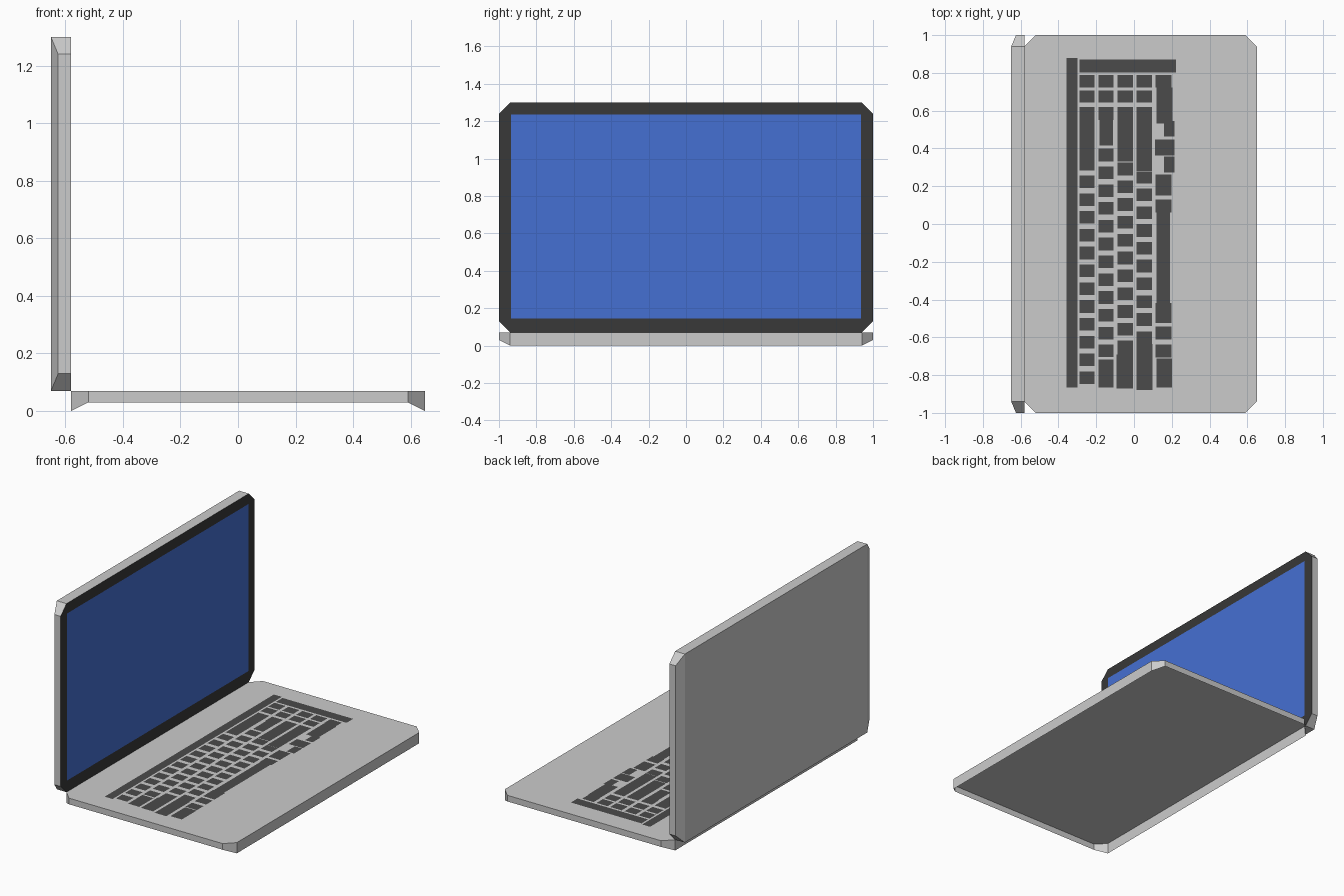
import bpy
from mathutils import Vector

if "Cube" in bpy.data.objects:
    bpy.data.objects.remove(bpy.data.objects["Cube"])


def mat(name, rgb):
    m = bpy.data.materials.new(name)
    m.diffuse_color = (*rgb, 1)
    m.use_nodes = True
    m.node_tree.nodes["Principled BSDF"].inputs["Base Color"].default_value = m.diffuse_color
    return m


DARK = mat("bezel_dark", (0.04, 0.04, 0.04))
KEY = mat("key_grey", (0.07, 0.07, 0.07))
BLUE = mat("screen_blue", (0.06, 0.16, 0.65))


def add(name, verts, faces, facing=None, material=None):
    me = bpy.data.meshes.new(name)
    me.from_pydata(verts, [], faces)
    # flat sheets are turned towards the given direction
    if facing and me.polygons[0].normal.dot(Vector(facing)) < 0:
        me.flip_normals()
    if material:
        me.materials.append(material)
    ob = bpy.data.objects.new(name, me)
    bpy.context.collection.objects.link(ob)
    return ob


def octagon(u0, u1, c=0.06):
    """Corner-cut outline; u runs across the panel, v along its length."""
    return [(u0, -1 + c), (u0 + c, -1), (u1 - c, -1), (u1, -1 + c),
            (u1, 1 - c), (u1 - c, 1), (u0 + c, 1), (u0, 1 - c)]


def rim(outline, place, deep, shallow):
    """Outer ring plus a second ring that is shallower on the short ends."""
    near = [place(u, v, 0) for u, v in outline]
    far = [place(u, v, shallow if abs(v) > 0.99 else deep) for u, v in outline]
    walls = [(i, i + 8, (i + 1) % 8 + 8, (i + 1) % 8) for i in range(8)]
    return near + far, walls


# base: deck with a skirt, open underneath
verts, walls = rim(octagon(-0.58, 0.65), lambda u, v, d: (u, v, 0.07 - d), 0.07, 0.04)
add("base", verts, [tuple(range(8))] + walls, (0, 0, 1))

# lid: flat back with bevelled ends
lid_outline = octagon(0.07, 1.30)
verts, walls = rim(lid_outline, lambda u, v, d: (-0.58 - d, v, u), 0.07, 0.045)
add("lid", verts, [(8, 15, 12, 11), (8, 11, 10, 9), (12, 15, 14, 13)] + walls,
    (-1, 0, 0))

# bezel and screen
add("bezel", [(-0.58, v, u) for u, v in lid_outline], [tuple(range(8))], (1, 0, 0), DARK)
add("screen", [(-0.578, y, z) for y, z in
               ((-0.935, 0.145), (0.935, 0.145), (0.935, 1.235), (-0.935, 1.235))],
    [(0, 1, 2, 3)], (1, 0, 0), BLUE)

# keyboard: flat keys laid out row by row (x range, then y ranges)
rows = [(-0.288, -0.208), (-0.188, -0.108), (-0.087, -0.004), (0.014, 0.094), (0.115, 0.198)]
rects = [(-0.357, -0.300, -0.865, 0.880), (-0.288, 0.222, 0.802, 0.870)]

# two short keys at the far end of the first four rows
for x0, x1 in rows[:4]:
    rects += [(x0, x1, 0.722, 0.788), (x0, x1, 0.643, 0.708)]

# evenly pitched letter keys: start y, count
for (x0, x1), (top, count) in zip(rows, ((0.257, 12), (0.399, 12), (0.325, 10), (0.188, 8))):
    for i in range(count):
        y = top - i * 0.0943
        rects.append((x0, x1, y - 0.067, y))

# long keys: row index, y range
for r, y0, y1 in ((0, 0.283, 0.620), (1, 0.550, 0.620), (2, 0.330, 0.620), (3, 0.280, 0.620),
                  (3, 0.214, 0.278), (1, -0.865, -0.717), (2, -0.690, -0.617),
                  (3, -0.635, -0.569), (4, 0.722, 0.788), (4, 0.150, 0.262),
                  (4, 0.062, 0.130), (4, -0.525, -0.418), (4, -0.611, -0.543),
                  (4, -0.706, -0.638)):
    rects.append((*rows[r], y0, y1))

# stepped parts of long keys, and the arrow keys
rects += [(-0.182, -0.110, 0.415, 0.550), (-0.092, -0.004, -0.870, -0.690),
          (0.014, 0.098, -0.880, -0.635), (0.118, 0.203, 0.532, 0.722),
          (0.119, 0.190, -0.418, 0.062), (0.118, 0.200, -0.865, -0.713),
          (0.160, 0.214, 0.463, 0.545), (0.112, 0.214, 0.363, 0.448),
          (0.160, 0.214, 0.272, 0.357)]

verts, faces = [], []
for x0, x1, y0, y1 in rects:
    n = len(verts)
    verts += [(x, y, 0.0715) for x, y in ((x0, y0), (x1, y0), (x1, y1), (x0, y1))]
    faces.append((n, n + 1, n + 2, n + 3))
add("keyboard", verts, faces, (0, 0, 1), KEY)
